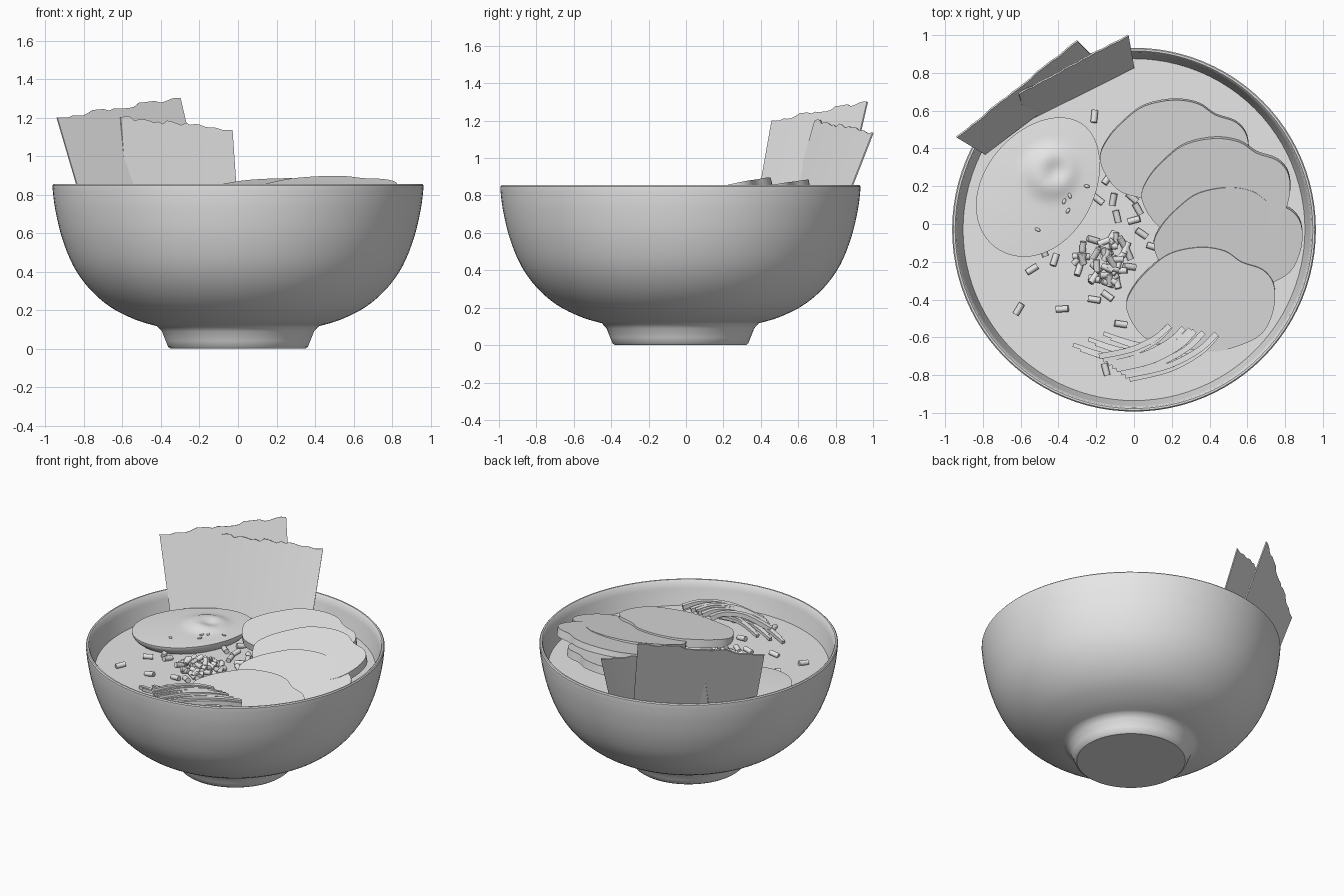
import bpy, bmesh, math, random
from mathutils import Vector, Matrix

random.seed(4)
cube = bpy.data.objects.get("Cube")
if cube:
    bpy.data.objects.remove(cube, do_unlink=True)

grey = bpy.data.materials.new("plain grey")
grey.use_nodes = True
grey.diffuse_color = (0.8, 0.8, 0.8, 1)
grey.node_tree.nodes["Principled BSDF"].inputs["Base Color"].default_value = (0.8, 0.8, 0.8, 1)

CY = -0.03      # bowl centre in y
SOUP = 0.69     # soup level


def finish(name, bm, smooth=None):
    bmesh.ops.recalc_face_normals(bm, faces=bm.faces[:])
    me = bpy.data.meshes.new(name)
    bm.to_mesh(me)
    bm.free()
    ob = bpy.data.objects.new(name, me)
    bpy.context.collection.objects.link(ob)
    me.materials.append(grey)
    if smooth:
        bpy.ops.object.select_all(action='DESELECT')
        ob.select_set(True)
        bpy.context.view_layer.objects.active = ob
        bpy.ops.object.shade_smooth_by_angle(angle=math.radians(smooth))
    return ob


def smooth_path(points, steps, closed=False):
    """Catmull-Rom curve through the points."""
    pts = [Vector(p) for p in points]
    n = len(pts)
    out = []
    for i in range(n if closed else n - 1):
        if closed:
            a, b, c, d = (pts[(i + k) % n] for k in (-1, 0, 1, 2))
        else:
            a, b, c, d = (pts[min(max(i + k, 0), n - 1)] for k in (-1, 0, 1, 2))
        for s in range(steps):
            t = s / steps
            out.append(0.5 * (2 * b + (c - a) * t + (2 * a - 5 * b + 4 * c - d) * t * t
                              + (3 * b - a - 3 * c + d) * t ** 3))
    if not closed:
        out.append(pts[-1])
    return out


def lathe(name, profile, sides=96):
    bm = bmesh.new()
    vs = [bm.verts.new((r, 0, z)) for r, z in profile]
    es = [bm.edges.new(p) for p in zip(vs, vs[1:])]
    bmesh.ops.spin(bm, geom=vs + es, cent=(0, 0, 0), axis=(0, 0, 1),
                   angle=math.tau, steps=sides, use_duplicate=False)
    bmesh.ops.remove_doubles(bm, verts=bm.verts[:], dist=0.0005)
    bmesh.ops.translate(bm, verts=bm.verts[:], vec=(0, CY, 0))
    return finish(name, bm, 35)


# Bowl: foot, outer wall, rounded rim and inner wall
foot = [(0, 0), (0.35, 0), (0.363, 0.01), (0.375, 0.04), (0.395, 0.09), (0.42, 0.117)]
wall = smooth_path([(0.42, 0.117), (0.53, 0.15), (0.66, 0.215), (0.77, 0.31), (0.855, 0.43),
                    (0.915, 0.58), (0.95, 0.73), (0.963, 0.835)], 4)
rim = [(0.963, 0.848), (0.957, 0.855), (0.947, 0.855), (0.94, 0.848)]
inner = [(0.93, 0.80), (0.905, 0.69), (0.86, 0.53), (0.74, 0.33), (0.5, 0.19), (0, 0.15)]
lathe("bowl", foot + [tuple(p) for p in wall[1:]] + rim + inner)

# Soup surface
bm = bmesh.new()
bmesh.ops.create_circle(bm, cap_ends=True, radius=0.908, segments=96,
                        matrix=Matrix.Translation((0, CY, SOUP)))
finish("soup", bm)

# Meat slices: one outline, four tilted, overlapping copies
outline = smooth_path([(-0.39, -0.05), (-0.35, 0.07), (-0.25, 0.18), (-0.15, 0.25), (0, 0.28),
                       (0.13, 0.26), (0.22, 0.2), (0.33, 0.16), (0.39, 0.08), (0.39, -0.05),
                       (0.33, -0.18), (0.2, -0.25), (0.05, -0.28), (-0.15, -0.25),
                       (-0.3, -0.2)], 4, closed=True)


def meat_slice(name, x, y, z, tilt, roll):
    bm = bmesh.new()
    top = bm.faces.new([bm.verts.new((p.x, p.y, 0)) for p in outline])
    ext = bmesh.ops.extrude_face_region(bm, geom=[top])
    low = [g for g in ext["geom"] if isinstance(g, bmesh.types.BMVert)]
    bmesh.ops.translate(bm, verts=low, vec=(0, 0, -0.055))
    m = (Matrix.Translation((x, y, z)) @ Matrix.Rotation(math.radians(roll), 4, 'Y')
         @ Matrix.Rotation(math.radians(tilt), 4, 'X'))
    bmesh.ops.transform(bm, matrix=m, verts=bm.verts[:])
    finish(name, bm, 40)


meat_slice("meat_slice_back", 0.21, 0.38, 0.836, 10, -1)
meat_slice("meat_slice_upper", 0.43, 0.18, 0.833, 13, -2)
meat_slice("meat_slice_lower", 0.495, -0.08, 0.783, 13, 0)
meat_slice("meat_slice_front", 0.35, -0.40, 0.74, 9, 0)

# Halved egg: nearly flat face with a raised, dimpled yolk, rounded underside
bm = bmesh.new()
bmesh.ops.create_uvsphere(bm, u_segments=64, v_segments=48, radius=1)
for v in bm.verts:
    x, y, z = v.co
    if z > 0:
        # spread the upper half evenly across the cut face
        r = math.hypot(x, y)
        d = math.hypot((x - 0.24) * 0.4, y * 0.29 + 0.005)
        z = 0.012 * (1 - r * r) + 0.032 * math.exp(-(d / 0.13) ** 4)
        z -= 0.025 * math.exp(-(math.hypot(x * 0.4 - 0.12, y * 0.29 + 0.03) / 0.06) ** 2)
    else:
        z *= 0.13
    v.co = (x * 0.4, y * (0.29 - 0.02 * x), z)
egg_place = Matrix.Translation((-0.5, 0.2, 0.755)) @ Matrix.Rotation(math.radians(56), 4, 'Z')
bmesh.ops.transform(bm, matrix=egg_place, verts=bm.verts[:])
finish("egg_half", bm, 50)


# Seaweed sheets with ragged top edges
def seaweed(name, bl, br, tr, tl):
    bl, br, tr, tl = map(Vector, (bl, br, tr, tl))
    bm = bmesh.new()
    cols = 24
    rows = []
    for i in range(cols + 1):
        t = i / cols
        low, high = bl.lerp(br, t), tl.lerp(tr, t)
        jag = 0 if i in (0, cols) else random.uniform(-0.012, 0.012)
        high += (high - low).normalized() * jag
        rows.append((bm.verts.new(low), bm.verts.new(high)))
    for a, b in zip(rows, rows[1:]):
        bm.faces.new((a[0], b[0], b[1], a[1]))
    ob = finish(name, bm)
    mod = ob.modifiers.new("thickness", 'SOLIDIFY')
    mod.thickness = 0.008
    mod.offset = 0


seaweed("seaweed_back", (-0.79, 0.37, 0.69), (-0.17, 0.84, 0.74),
        (-0.30, 0.97, 1.30), (-0.94, 0.46, 1.20))
seaweed("seaweed_front", (-0.57, 0.54, 0.67), (0.0, 0.83, 0.70),
        (-0.03, 1.0, 1.135), (-0.61, 0.69, 1.20))


# Chopped onion: a heap plus loose pieces
def add_piece(bm, pos, yaw, pitch, radius=0.017, length=0.065):
    m = (Matrix.Translation(pos) @ Matrix.Rotation(yaw, 4, 'Z')
         @ Matrix.Rotation(math.pi / 2 + pitch, 4, 'Y'))
    bmesh.ops.create_cone(bm, cap_ends=True, segments=12, radius1=radius, radius2=radius,
                          depth=length, matrix=m)


bm = bmesh.new()
for i in range(42):
    r, a = 0.15 * math.sqrt(random.random()), random.uniform(0, math.tau)
    z = SOUP + 0.015 + random.random() * 0.07 * (1 - r / 0.16)
    add_piece(bm, (-0.16 + r * math.cos(a), -0.19 + 0.9 * r * math.sin(a), z),
              random.uniform(0, math.pi), random.uniform(-0.4, 0.4))
loose = [(-0.21, 0.57), (-0.14, 0.24), (-0.19, 0.13), (-0.11, 0.13), (-0.01, 0.14), (0.02, 0.08),
         (0, 0.02), (0.04, -0.05), (0.1, -0.12), (-0.09, 0.04), (-0.48, -0.14), (-0.42, -0.19),
         (-0.54, -0.24), (-0.61, -0.45), (-0.38, -0.45), (-0.21, -0.40), (-0.14, -0.38),
         (-0.07, -0.53), (-0.15, -0.77), (-0.09, -0.31)]
for x, y in loose:
    add_piece(bm, (x, y, SOUP + 0.015), random.uniform(0, math.pi), random.uniform(-0.2, 0.2))
finish("chopped_onion", bm, 40)


# Shredded strips: arched tubes with square section
def add_strip(bm, points, half=0.015):
    path = smooth_path(points, 6)
    rings = []
    for i, p in enumerate(path):
        tan = (path[min(i + 1, len(path) - 1)] - path[max(i - 1, 0)]).normalized()
        side = tan.cross(Vector((0, 0, 1))).normalized() * half
        up = side.cross(tan).normalized() * half
        rings.append([bm.verts.new(p + side * a + up * b)
                      for a, b in ((1, 1), (-1, 1), (-1, -1), (1, -1))])
    for a, b in zip(rings, rings[1:]):
        for k in range(4):
            bm.faces.new((a[k], a[(k + 1) % 4], b[(k + 1) % 4], b[k]))
    bm.faces.new(rings[0])
    bm.faces.new(rings[-1])


bm = bmesh.new()
for i in range(8):      # steep strips sweeping to the right
    t = i / 7
    x, y = -0.18 + 0.16 * t, -0.70 - 0.12 * t
    ex, ey = 0.17 + 0.28 * t + random.uniform(-0.03, 0.03), -0.54 - 0.05 * t
    z = SOUP + 0.03 + random.uniform(0, 0.025)
    add_strip(bm, [(x, y, z - 0.01), (x + 0.45 * (ex - x), y + 0.22 * (ey - y), z + 0.05),
                   (x + 0.8 * (ex - x), y + 0.6 * (ey - y), z + 0.06), (ex, ey, z + 0.035)])
for i in range(6):      # flatter strips crossing underneath
    x, y = -0.32 + 0.04 * i, -0.64 + 0.015 * i - 0.04 * (i % 2)
    z = SOUP + 0.01 + 0.006 * i
    add_strip(bm, [(x, y, z), (x + 0.2, y - 0.06, z + 0.03), (x + 0.45, y - 0.07, z + 0.01)], 0.011)
finish("shredded_strips", bm, 40)

# Seeds scattered over the egg
bm = bmesh.new()
for x, y in [(-0.35, 0.07), (-0.34, 0.15), (-0.25, 0.2), (-0.51, -0.03), (-0.37, 0.12)]:
    m = (Matrix.Translation((x, y, 0.768)) @ Matrix.Rotation(random.uniform(0, 3), 4, 'Z')
         @ Matrix.Diagonal((0.016, 0.009, 0.006, 1)))
    bmesh.ops.create_icosphere(bm, subdivisions=2, radius=1, matrix=m)
finish("seeds", bm, 60)
